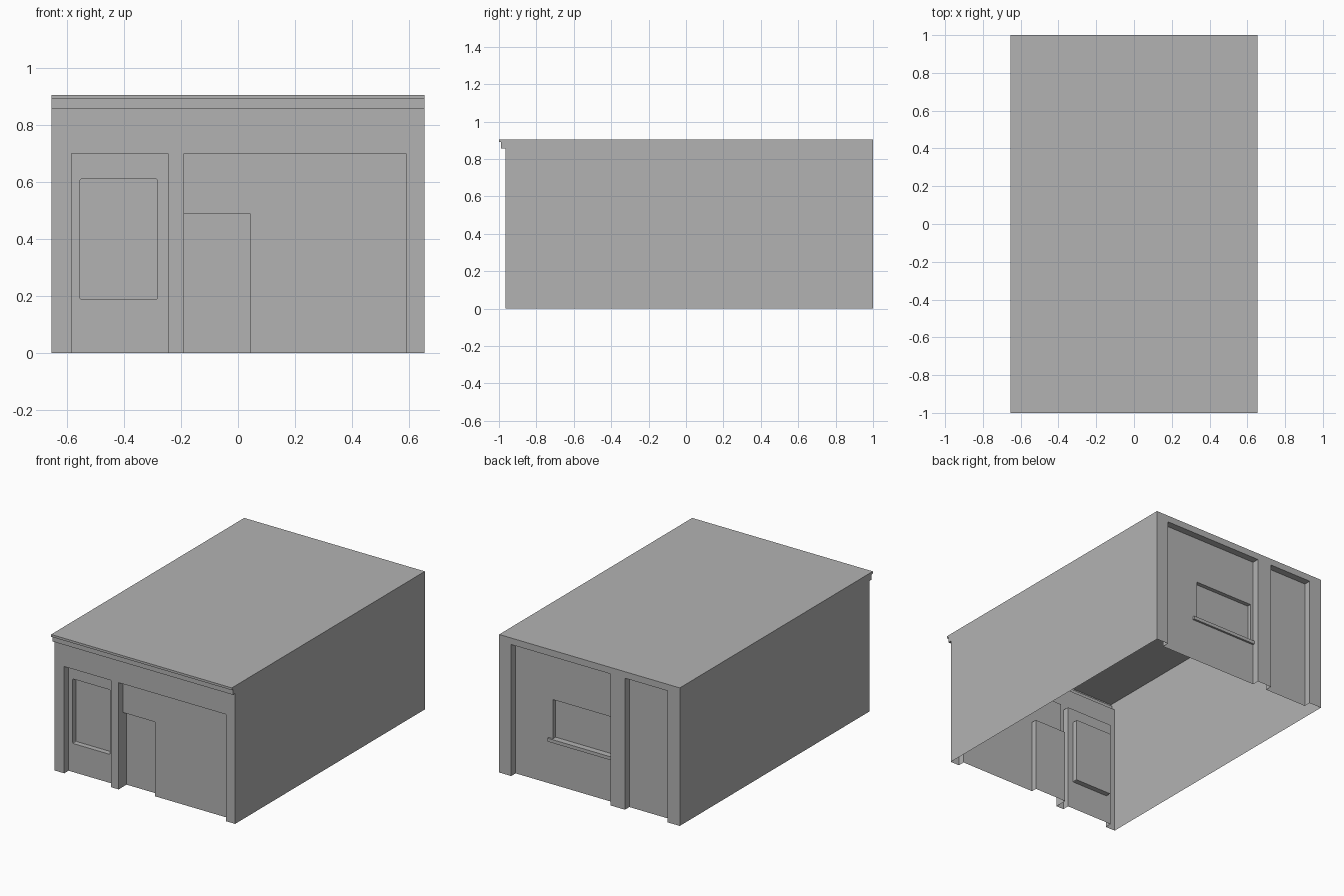
import bpy
import bmesh

cube = bpy.data.objects.get("Cube")
if cube:
    bpy.data.objects.remove(cube, do_unlink=True)

HALF_W, HEIGHT = 0.655, 0.905
FRONT, BACK = -0.965, 1.0

grey = bpy.data.materials.new("plain_grey")
grey.use_nodes = True
grey.diffuse_color = (0.45, 0.45, 0.45, 1)
grey.node_tree.nodes["Principled BSDF"].inputs["Base Color"].default_value = (0.45, 0.45, 0.45, 1)


def make_object(name, bm):
    bmesh.ops.recalc_face_normals(bm, faces=bm.faces)
    mesh = bpy.data.meshes.new(name)
    bm.to_mesh(mesh)
    bm.free()
    mesh.materials.append(grey)
    obj = bpy.data.objects.new(name, mesh)
    bpy.context.collection.objects.link(obj)
    return obj


def make_box(name, x, y, z, rounding=0):
    bm = bmesh.new()
    bmesh.ops.create_cube(bm, size=1)
    for v in bm.verts:
        for axis, (low, high) in enumerate((x, y, z)):
            v.co[axis] = low if v.co[axis] < 0 else high
    if rounding:
        edges = [e for e in bm.edges
                 if abs(e.verts[0].co.y - e.verts[1].co.y) > 0.01]
        bmesh.ops.bevel(bm, geom=edges, offset=rounding, segments=2,
                        profile=0.5, affect='EDGES')
    return make_object(name, bm)


# Building body: side profile with stepped cornice, extruded across the width
profile = [(FRONT, 0), (BACK, 0), (BACK, HEIGHT), (-1, HEIGHT), (-1, 0.89),
           (-0.988, 0.89), (-0.988, 0.855), (FRONT, 0.855)]
bm = bmesh.new()
side = bm.faces.new([bm.verts.new((-HALF_W, y, z)) for y, z in profile])
grown = bmesh.ops.extrude_face_region(bm, geom=[side], use_keep_orig=True)
new_verts = [g for g in grown["geom"] if isinstance(g, bmesh.types.BMVert)]
bmesh.ops.translate(bm, verts=new_verts, vec=(2 * HALF_W, 0, 0))
building = make_object("building_shell", bm)

# Recesses: name, x range, z range, total depth, corner rounding
front_recesses = [
    ("front_window_bay", (-0.585, -0.245), (-0.1, 0.70), 0.045, 0),
    ("front_window", (-0.555, -0.283), (0.187, 0.61), 0.08, 0.006),
    ("front_wide_bay", (-0.19, 0.59), (-0.1, 0.70), 0.045, 0),
    ("front_door", (-0.19, 0.043), (-0.1, 0.487), 0.082, 0),
]
back_recesses = [
    ("back_window_bay", (-0.152, 0.568), (-0.1, 0.862), 0.046, 0),
    ("back_window", (-0.132, 0.296), (0.30, 0.556), 0.073, 0),
    ("back_door_bay", (-0.566, -0.257), (-0.1, 0.862), 0.046, 0),
]
cutters = [make_box(n, x, (FRONT - 0.1, FRONT + d), z, r)
           for n, x, z, d, r in front_recesses]
cutters += [make_box(n, x, (BACK - d, BACK + 0.1), z, r)
            for n, x, z, d, r in back_recesses]

bpy.context.view_layer.objects.active = building
for cutter in cutters:
    cutter.hide_render = True
    mod = building.modifiers.new(cutter.name, 'BOOLEAN')
    mod.operation = 'DIFFERENCE'
    mod.solver = 'EXACT'
    mod.object = cutter
    bpy.ops.object.modifier_apply(modifier=mod.name)
    bpy.data.objects.remove(cutter, do_unlink=True)

# Open underside: the building is a hollow shell without a floor
bm = bmesh.new()
bm.from_mesh(building.data)
floor = [f for f in bm.faces if all(abs(v.co.z) < 1e-4 for v in f.verts)]
bmesh.ops.delete(bm, geom=floor, context='FACES')
bm.to_mesh(building.data)
bm.free()

# Back window sill
make_box("back_window_sill", (-0.152, 0.329), (BACK - 0.046, BACK - 0.033), (0.278, 0.30))
